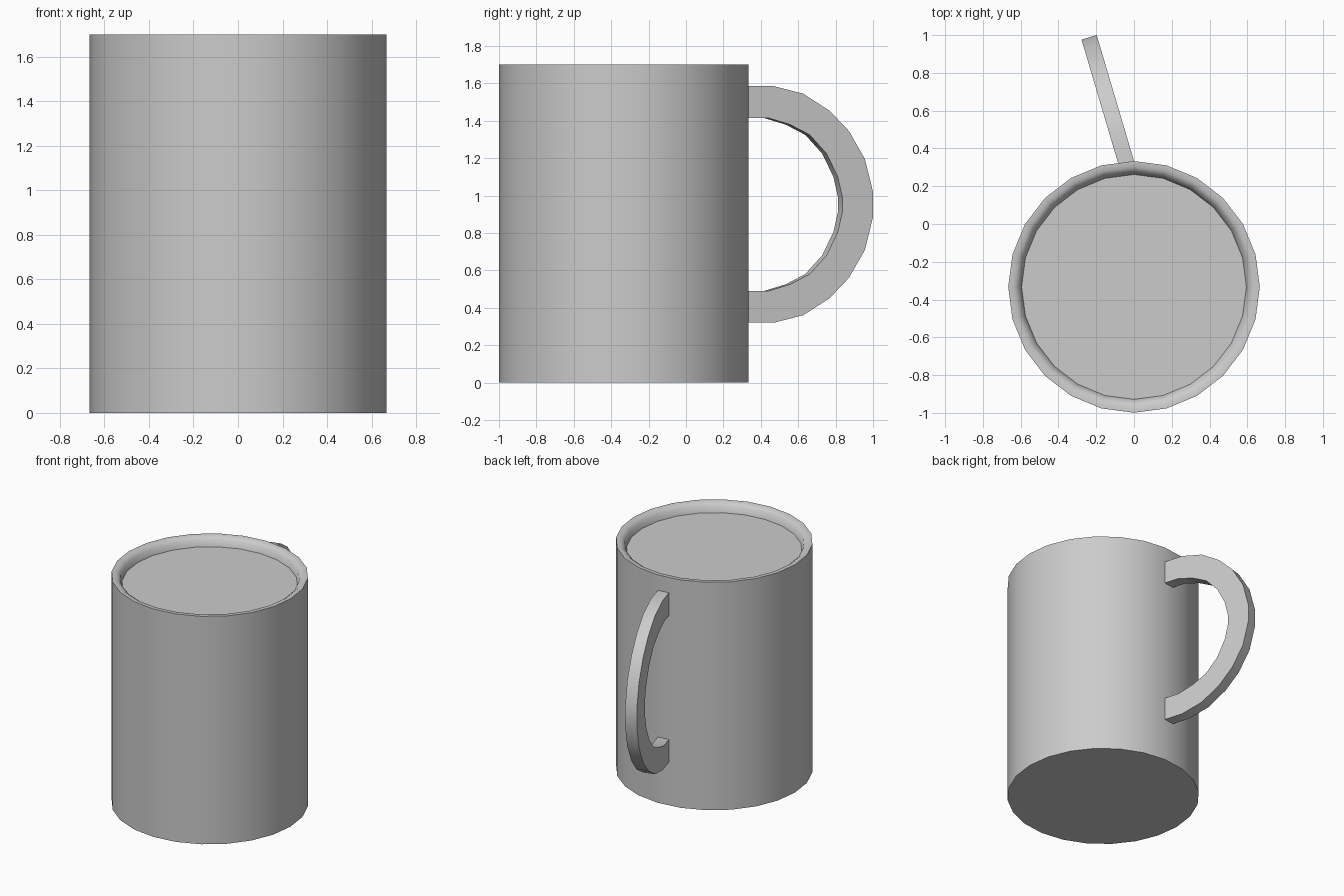
import bpy, bmesh, math
from mathutils import Vector

if "Cube" in bpy.data.objects:
    bpy.data.objects.remove(bpy.data.objects["Cube"])

SIDES = 24
CENTRE_Y = -0.333


def finish(name, bm, angle):
    bmesh.ops.recalc_face_normals(bm, faces=bm.faces[:])
    mesh = bpy.data.meshes.new(name)
    bm.to_mesh(mesh)
    bm.free()
    ob = bpy.data.objects.new(name, mesh)
    bpy.context.collection.objects.link(ob)
    bpy.ops.object.select_all(action='DESELECT')
    ob.select_set(True)
    bpy.context.view_layer.objects.active = ob
    bpy.ops.object.shade_smooth_by_angle(angle=math.radians(angle))
    return ob


def skin(bm, rings):
    # Bridge successive closed rings and cap both ends
    loops = [[bm.verts.new(p) for p in ring] for ring in rings]
    for a, b in zip(loops, loops[1:]):
        n = len(a)
        for i in range(n):
            j = (i + 1) % n
            bm.faces.new((a[i], a[j], b[j], b[i]))
    bm.faces.new(loops[0])
    bm.faces.new(loops[-1])


def circle(r, z):
    return [Vector((r * math.cos(2 * math.pi * i / SIDES),
                    CENTRE_Y + r * math.sin(2 * math.pi * i / SIDES), z))
            for i in range(SIDES)]


# Mug body: straight wall, rounded inner lip, filled just below the rim
bm = bmesh.new()
profile = [(0.666, 0), (0.666, 1.70), (0.635, 1.70), (0.608, 1.68), (0.595, 1.633)]
skin(bm, [circle(r, z) for r, z in profile])
finish("mug_body", bm, 50)

# Handle: flat bar bent into a D, slightly turned off the mug's axis
MID_Z = 0.953
DIRECTION = Vector((-0.284, 0.959, 0))
SIDE = Vector((0.959, 0.284, 0)) * 0.042
half = [  # outer (y, z), inner (y, z)
    ((0.29, 1.585), (0.29, 1.415)),
    ((0.46, 1.585), (0.43, 1.415)),
    ((0.615, 1.545), (0.545, 1.38)),
    ((0.755, 1.455), (0.65, 1.325)),
    ((0.86, 1.345), (0.74, 1.225)),
    ((0.945, 1.195), (0.80, 1.10)),
    ((0.988, 1.02), (0.825, 0.99)),
]
mirrored = [tuple((y, 2 * MID_Z - z) for y, z in pair) for pair in reversed(half)]


def on_handle(y, z):
    return Vector((0.055, 0, z)) + DIRECTION * (y / DIRECTION.y)


bm = bmesh.new()
rings = []
for outer, inner in half + mirrored:
    o, i = on_handle(*outer), on_handle(*inner)
    rings.append([o - SIDE, o + SIDE, i + SIDE, i - SIDE])
skin(bm, rings)
finish("handle", bm, 40)
